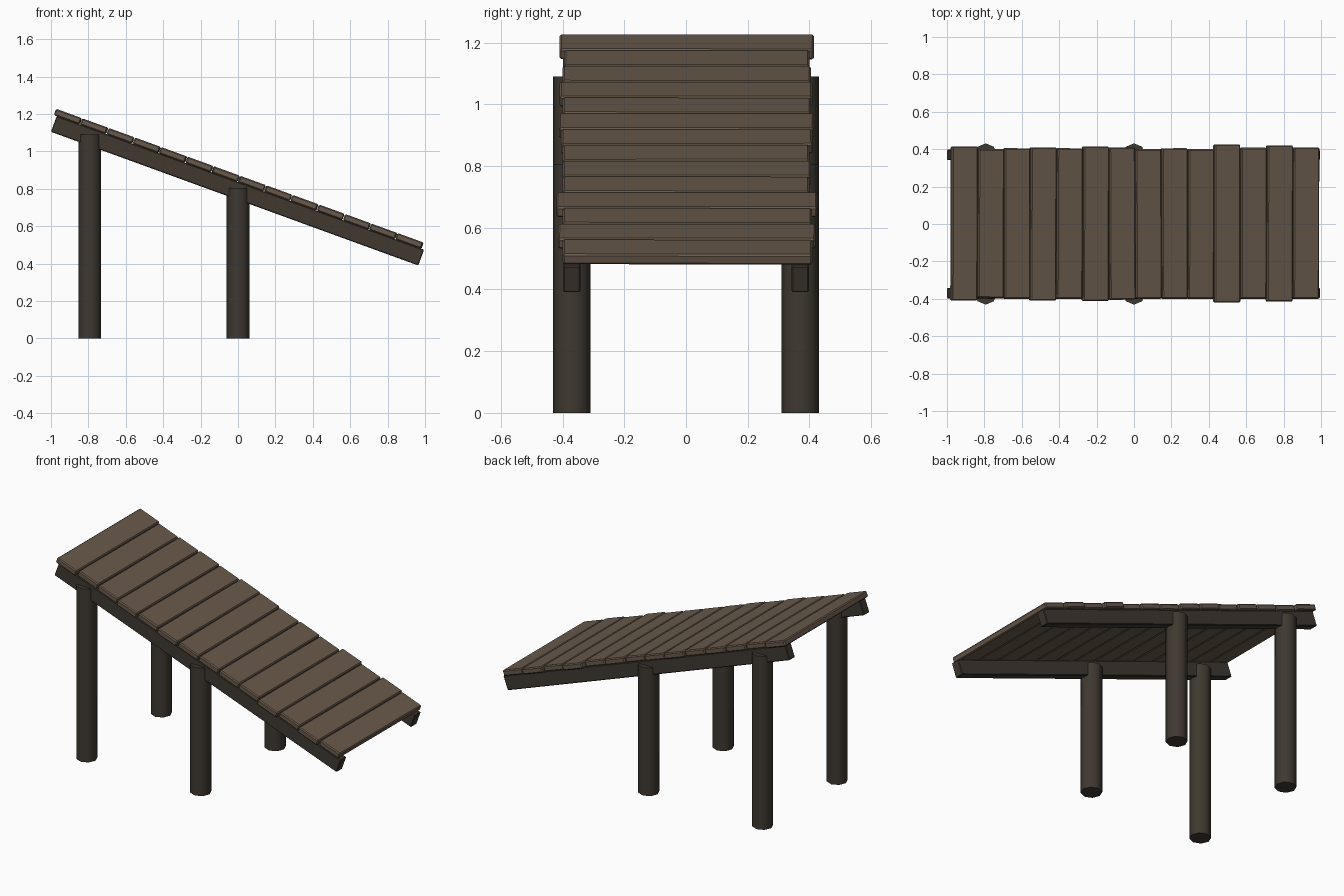
import bpy, bmesh, math, random
from mathutils import Matrix

if "Cube" in bpy.data.objects:
    bpy.data.objects.remove(bpy.data.objects["Cube"])

random.seed(4)


def material(name, rgb):
    m = bpy.data.materials.new(name)
    m.diffuse_color = (*rgb, 1)
    m.use_nodes = True
    m.node_tree.nodes["Principled BSDF"].inputs["Base Color"].default_value = m.diffuse_color
    return m


PLANK_WOOD = material("plank_brown", (0.14, 0.102, 0.072))
FRAME_WOOD = material("dark_timber", (0.05, 0.040, 0.030))

# Ramp frame: x runs down the slope, z is normal to it, origin at upper end of beam underside
RAMP = Matrix.Translation((-1.0, 0, 1.105)) @ Matrix.Rotation(math.radians(20), 4, 'Y')


def finish(bm, name, mat, matrix):
    me = bpy.data.meshes.new(name)
    bm.to_mesh(me)
    bm.free()
    me.materials.append(mat)
    ob = bpy.data.objects.new(name, me)
    ob.matrix_world = matrix
    bpy.context.collection.objects.link(ob)
    return ob


def timber(name, size, centre, mat, bevel, yaw=0):
    """Bevelled board placed in the ramp frame."""
    bm = bmesh.new()
    bmesh.ops.create_cube(bm, size=1, matrix=Matrix.Diagonal((*size, 1)))
    bmesh.ops.bevel(bm, geom=bm.edges[:], offset=bevel, segments=1, affect='EDGES')
    place = RAMP @ Matrix.Translation(centre) @ Matrix.Rotation(yaw, 4, 'Z')
    return finish(bm, name, mat, place)


def post(name, x, y, height):
    """Eight-sided smooth post with a corner facing each axis."""
    bm = bmesh.new()
    bmesh.ops.create_cone(bm, cap_ends=True, segments=8, radius1=0.061, radius2=0.061,
                          depth=height)
    for f in bm.faces:
        f.smooth = abs(f.normal.z) < 0.5
    for e in bm.edges:
        e.smooth = all(f.smooth for f in e.link_faces)
    return finish(bm, name, FRAME_WOOD, Matrix.Translation((x, y, height / 2)))


# Side beams and posts
for side, y in (("front", -0.37), ("back", 0.37)):
    timber(f"{side}_beam", (2.09, 0.056, 0.09), (1.045, y, 0.045), FRAME_WOOD, 0.004)
    post(f"{side}_tall_post", -0.793, y, 1.09)
    post(f"{side}_short_post", 0.0, y, 0.805)

# Deck planks, each with its own front and back overhang
ENDS = [(.41, .415), (.395, .40), (.40, .405), (.41, .41), (.40, .405), (.412, .415), (.405, .41),
        (.40, .40), (.40, .405), (.40, .40), (.42, .425), (.40, .408), (.415, .42), (.40, .41)]
PITCH = 2.093 / len(ENDS)
for i, (front, back) in enumerate(ENDS):
    s = -0.017 + PITCH * (i + 0.5)
    timber(f"plank_{i + 1}", (PITCH - 0.004, front + back, 0.036), (s, (back - front) / 2, 0.107),
           PLANK_WOOD, 0.006, random.uniform(-0.005, 0.005))
